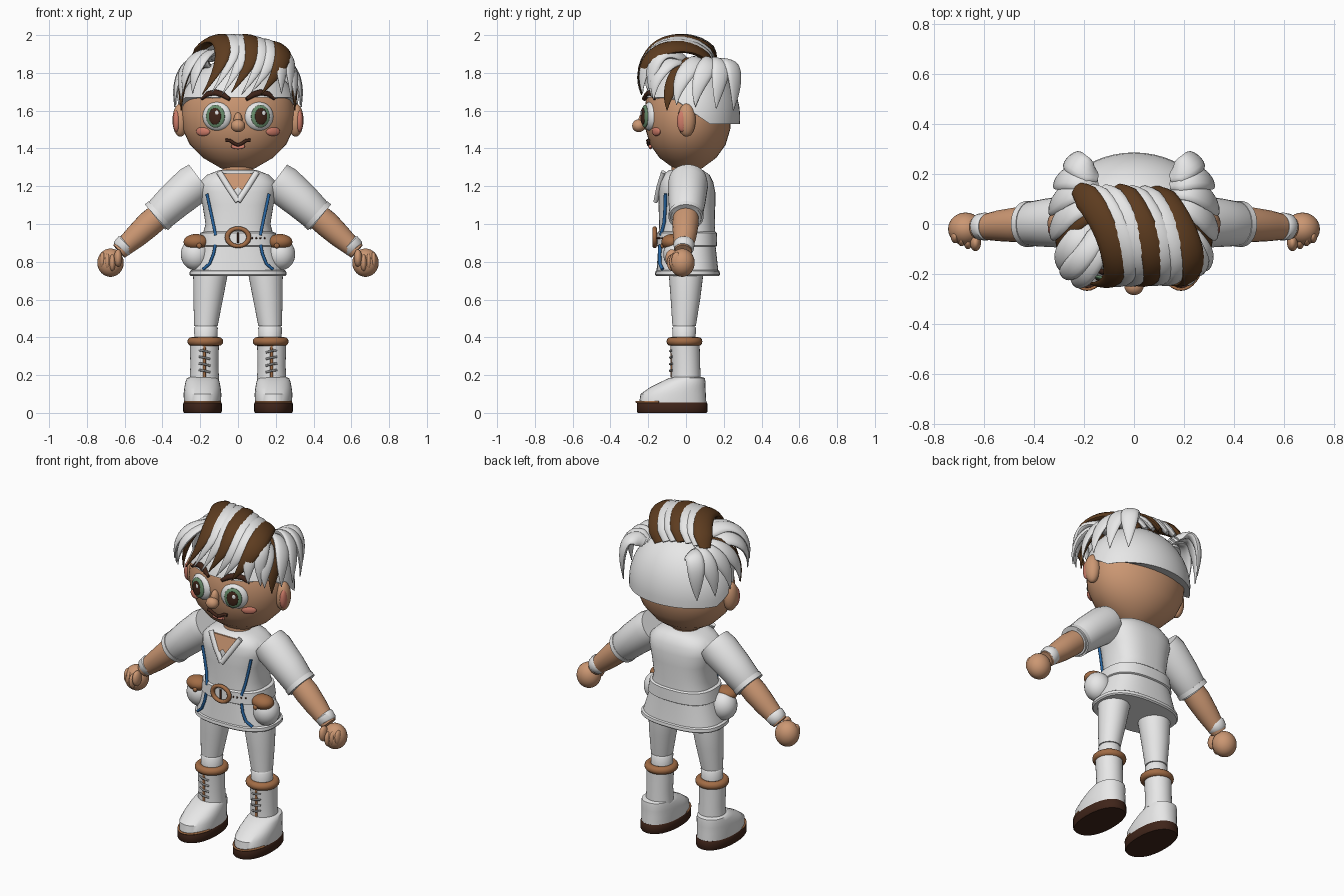
import bpy, bmesh, math
from mathutils import Vector as V, geometry

if "Cube" in bpy.data.objects:
    bpy.data.objects.remove(bpy.data.objects["Cube"])

def material(name, r, g, b):
    m = bpy.data.materials.new(name)
    m.use_nodes = True
    m.diffuse_color = (r, g, b, 1)
    node = m.node_tree.nodes["Principled BSDF"]
    node.inputs["Base Color"].default_value = (r, g, b, 1)
    node.inputs["Roughness"].default_value = 0.7
    return m

WHITE = material("white cloth", .8, .8, .8)
SKIN = material("skin", .6, .31, .17)
HAIR = material("brown hair", .11, .045, .014)
TAN = material("tan leather", .36, .15, .06)
DARK = material("dark brown", .05, .018, .01)
BLUE = material("blue cord", .02, .13, .36)
PINK = material("pink", .62, .2, .14)
GREEN = material("green iris", .14, .27, .15)
GREY = material("grey lace", .25, .25, .25)
made = []

def finish(name, bm, mat):
    bmesh.ops.recalc_face_normals(bm, faces=bm.faces)
    mesh = bpy.data.meshes.new(name)
    bm.to_mesh(mesh)
    bm.free()
    mesh.materials.append(mat)
    ob = bpy.data.objects.new(name, mesh)
    bpy.context.collection.objects.link(ob)
    made.append(ob)
    return ob

def loft(name, rings, mat, n=32, p=1.0, caps=True):
    """Skin rings of (centre, half axis, half axis); p below 1 squares them."""
    bm = bmesh.new()
    power = lambda a: math.copysign(abs(a) ** p, a)
    loops = []
    for c, u, v in rings:
        angles = [math.tau * i / n for i in range(n)]
        loops.append([bm.verts.new(c + u * power(math.cos(a)) + v * power(math.sin(a))) for a in angles])
    for a, b in zip(loops, loops[1:]):
        for i in range(n):
            j = (i + 1) % n
            bm.faces.new((a[i], a[j], b[j], b[i]))
    if caps:
        bm.faces.new(loops[0])
        bm.faces.new(loops[-1])
    return finish(name, bm, mat)

def stack(name, profile, mat, cx=0, **kw):
    """Vertical form from (z, half width, half depth, y centre)."""
    return loft(name, [(V((cx, cy, z)), V((rx, 0, 0)), V((0, ry, 0))) for z, rx, ry, cy in profile], mat, **kw)

def sweep(name, pts, sizes, mat, centre=(0, .5, 1), n=12):
    """Sweep an ellipse along a path; sizes are (half width, half thickness)."""
    pts, rings = [V(q) for q in pts], []
    for i, q in enumerate(pts):
        t = (pts[min(i + 1, len(pts) - 1)] - pts[max(i - 1, 0)]).normalized()
        side = t.cross(q - V(centre)).normalized()
        w, h = sizes[min(i, len(sizes) - 1)]
        rings.append((q, side * w, side.cross(t) * h))
    return loft(name, rings, mat, n)

def blob(name, loc, size, mat, turn=0):
    bpy.ops.mesh.primitive_uv_sphere_add(segments=28, ring_count=16, location=loc, rotation=(0, 0, turn))
    ob = bpy.context.object
    ob.name, ob.scale = name, size
    ob.data.materials.append(mat)
    made.append(ob)

def ring(name, loc, R, r, mat, tilt=0, scale=(1, 1, 1)):
    bpy.ops.mesh.primitive_torus_add(major_radius=R, minor_radius=r, major_segments=36, minor_segments=12,
                                     location=loc, rotation=(tilt, 0, 0))
    ob = bpy.context.object
    ob.name, ob.scale = name, scale
    ob.data.materials.append(mat)
    made.append(ob)

def front_y(profile, x, z, p=1.0):
    """Depth of a stacked form's front surface."""
    for a, b in zip(profile, profile[1:]):
        if a[0] <= z <= b[0]:
            f = (z - a[0]) / (b[0] - a[0])
            rx, ry, cy = (a[i] + f * (b[i] - a[i]) for i in (1, 2, 3))
            e = 2 / p
            return cy - ry * max(0, 1 - min(1, abs(x) / rx) ** e) ** (1 / e)

# Head
head = [(1.275, .02, .02, .01), (1.295, .09, .075, .01), (1.35, .185, .15, .01), (1.42, .255, .2, .01),
        (1.5, .293, .224, .01), (1.58, .302, .23, .01), (1.66, .29, .222, .01), (1.74, .25, .19, .01),
        (1.8, .17, .13, .01), (1.83, .02, .02, .01)]
stack("head", head, SKIN, n=40)
face = lambda x, z, off=.008: (x, front_y(head, x, z) - off, z)
blob("nose_tip", (0, -.25, 1.52), (.038, .035, .034), SKIN)
blob("nose_bridge", (0, -.222, 1.545), (.024, .03, .045), SKIN)
mouth = [face(x, 1.43 - .012 * math.cos(x * 60) + .9 * x * x) for x in (-.065, -.045, -.02, 0, .02, .045, .065)]
sweep("mouth", mouth, [(.009, .009)], DARK)
sweep("lower_lip", [face(x, 1.405 + 6 * x * x) for x in (-.035, -.015, 0, .015, .035)], [(.01, .008)], PINK)

for s in (-1, 1):
    side = "left" if s > 0 else "right"
    # Eyes, turned slightly outwards
    turn = .3 * s
    out = V((math.sin(turn), -math.cos(turn), 0))
    eye = V((.11 * s, -.188, 1.57))
    blob(side + "_eye", eye, (.08, .04, .077), WHITE, turn)
    blob(side + "_iris", eye + out * .031, (.052, .015, .06), GREEN, turn)
    blob(side + "_pupil", eye + out * .042, (.034, .009, .044), DARK, turn)
    blob(side + "_glint", eye + out * .051 + V((.012, 0, .018)), (.011, .004, .013), WHITE, turn)
    brow = [face(x * s, z, .014) for x, z in ((.045, 1.66), (.08, 1.685), (.12, 1.697), (.16, 1.688), (.195, 1.66))]
    sweep(side + "_eyebrow", brow, [(.008, .012), (.017, .014), (.018, .014), (.015, .014), (.004, .008)], DARK)
    blob(side + "_cheek", face(.185 * s, 1.49, -.002), (.042, .014, .024), PINK, .5 * s)
    blob(side + "_ear", (.305 * s, .003, 1.55), (.042, .048, .088), SKIN)
    blob(side + "_inner_ear", (.325 * s, -.02, 1.545), (.02, .028, .058), PINK)

# Hair cap, with the rim low at the back and high at the front
rows = 12
cap = bmesh.new()
grid = []
for j in range(rows + 1):
    row = []
    for i in range(48):
        a = math.tau * i / 48
        f = min(1, max(0, .5 - 1.3 * math.sin(a)))
        low = math.asin((1.53 + .14 * f - 1.56) / .32)
        e = low + (math.pi / 2 - .02 - low) * j / rows
        row.append(cap.verts.new((.322 * math.cos(e) * math.cos(a), .025 + .262 * math.cos(e) * math.sin(a),
                                  1.56 + .32 * math.sin(e))))
    grid.append(row)
for a, b in zip(grid, grid[1:]):
    for i in range(48):
        cap.faces.new((a[i], a[(i + 1) % 48], b[(i + 1) % 48], b[i]))
cap.faces.new(grid[-1])
cap.faces.new(grid[0])
finish("hair_cap", cap, WHITE)

def lock(name, ctrl, w, mat, thick=.02):
    pts = geometry.interpolate_bezier(*[V(c) for c in ctrl], 18)
    sizes = []
    for i in range(18):
        t = i / 17
        k = min(1, .55 + 4 * t) * (1 - max(0, t - .5) ** 2 * 3.9)
        sizes.append((w * k, thick * max(k, .15)))
    sweep(name, pts, sizes, mat, (0, 0, 1.6), 14)

# Striped quiff sweeping over the crown
for i in range(7):
    x = -.23 + .052 * i
    mid = x + .145
    drop = mid * mid
    brown = i % 3 == 0
    lock("quiff_strand", ((x, .14, 1.88 - drop), (x + .1, .08, 2.062 - drop), (x + .27, -.3, 2.02 - drop),
                          (x + .04, -.235, 1.685 + .012 * (i % 2))), .055 if brown else .046, HAIR if brown else WHITE,
         .023 if brown else .02)
# Fringe at the sides of the quiff
for x0, x1, y1, z1 in ((-.13, -.29, -.2, 1.7), (-.1, -.24, -.24, 1.69), (.17, .23, -.23, 1.69), (.19, .28, -.18, 1.67)):
    lock("fringe_lock", ((x0, 0, 1.87), (x0 * 1.4, -.14, 1.96), (x1, y1 - .02, 1.86), (x1, y1, z1)), .045, WHITE)
# Side and rear locks
tips = ((-.02, .3, -.17, 1.66, WHITE), (.05, .3, -.1, 1.6, HAIR), (.08, .33, -.05, 1.63, WHITE),
        (.13, .335, .05, 1.62, WHITE), (.16, .31, .16, 1.61, WHITE), (.19, .25, .25, 1.6, WHITE))
for s in (-1, 1):
    for y0, x1, y1, z1, mat in tips:
        lock("side_lock", ((.15 * s, y0, 1.83), (.25 * s, y0 * 1.3, 1.91), ((x1 + .01) * s, y1 * 1.1, z1 + .18),
                           (x1 * s, y1, z1)), .05, mat)

# Tunic
tunic = [(.735, .25, .165, .008), (.88, .205, .152, .005), (1.0, .172, .148, .005), (1.1, .188, .15, .005),
         (1.17, .205, .15, .005), (1.22, .205, .142, .003), (1.26, .165, .125, 0), (1.285, .1, .09, 0)]
stack("tunic", tunic, WHITE, n=48, p=.78)
stack("tunic_hem", [(.725, .25, .165, .008), (.732, .257, .172, .008), (.75, .255, .17, .008), (.757, .245, .16, .008)],
      WHITE, n=48, p=.78)
stack("belt", [(.88, .205, .153, .005), (.885, .212, .16, .005), (.953, .2, .158, .005), (.96, .18, .15, .005)],
      WHITE, n=48, p=.78)
stack("neck", [(1.2, .085, .08, 0), (1.32, .08, .075, 0)], SKIN)
bm = bmesh.new()
corners = ((-.09, 1.268), (-.035, 1.17), (0, 1.195), (.035, 1.17), (.09, 1.268))
plate = bm.faces.new([bm.verts.new((x, -.125 - (1.268 - z) * .32, z)) for x, z in corners])
back = bmesh.ops.extrude_face_region(bm, geom=[plate])["geom"]
bmesh.ops.translate(bm, vec=(0, .009, 0), verts=[v for v in back if isinstance(v, bmesh.types.BMVert)])
finish("open_neck", bm, SKIN)
for s in (-1, 1):
    sweep("collar", [(.1 * s, -.12, 1.275), (.05 * s, -.145, 1.195), (0, -.16, 1.12)], [(.016, .012)], WHITE)
    # Blue cords on the tunic front
    for pts in (((.165, 1.16), (.15, 1.09), (.133, 1.01), (.118, .94)), ((.12, .89), (.13, .84), (.15, .79), (.185, .76))):
        path = [(x * s, front_y(tunic, x, z, .78) - .008, z) for x, z in pts]
        sweep("cord", path, [(.008, .009)], BLUE)
    # Pouches
    blob("pouch", (.225 * s, -.045, .84), (.078, .075, .085), WHITE)
    blob("pouch_flap", (.222 * s, -.075, .905), (.066, .055, .042), TAN)
    blob("pouch_button", (.205 * s, -.125, .885), (.014, .01, .014), TAN)

# Buckle
ring("buckle", (0, -.166, .93), .052, .012, TAN, math.pi / 2, (1.1, .9, 1))
sweep("buckle_pin", [(0, -.17, .9), (0, -.17, .955)], [(.006, .006)], DARK)
for i in range(4):
    blob("belt_hole", (.075 + .022 * i, front_y(tunic, .075 + .022 * i, .925, .78) - .012, .925), (.005, .005, .005), DARK)

for s in (-1, 1):
    at = lambda x, y, z: V((x * s, y, z))
    # Arms
    sweep("sleeve", [at(.2, .01, 1.235), at(.24, .01, 1.205), at(.34, .005, 1.12), at(.42, 0, 1.045), at(.435, 0, 1.033)],
          [(.1, .1), (.107, .107), (.098, .098), (.088, .088), (.08, .08)], WHITE, n=28)
    sweep("sleeve_band", [at(.412, 0, 1.053), at(.432, 0, 1.035)], [(.092, .092)], WHITE, n=28)
    sweep("forearm", [at(.4, 0, 1.06), at(.47, -.003, 1.0), at(.54, -.007, .935), at(.63, -.015, .855)],
          [(.066, .066), (.07, .07), (.062, .062), (.045, .045)], SKIN, n=24)
    sweep("wristband", [at(.588, -.01, .9), at(.594, -.01, .894), at(.618, -.012, .87), at(.624, -.013, .864)],
          [(.05, .05), (.056, .056), (.053, .053), (.046, .046)], WHITE, n=24)
    blob("fist", at(.675, -.02, .795), (.07, .066, .075), SKIN)
    for i in range(3):
        blob("finger", at(.665 + .026 * i, -.073 + .012 * i, .795 + .006 * i), (.017, .028, .044), SKIN)
    blob("thumb", at(.635, -.075, .82), (.022, .034, .046), SKIN)

    # Legs and boots
    loft("trouser_leg", [(at(x, y, z), V((r, 0, 0)), V((0, r, 0))) for x, y, z, r in
                         ((.14, 0, .8, .09), (.147, 0, .72, .09), (.158, -.003, .6, .078), (.17, -.01, .46, .062))], WHITE)
    stack("sock", [(.38, .06, .06, -.01), (.45, .063, .063, -.01), (.46, .055, .055, -.01)], WHITE, .17 * s)
    ring("boot_cuff", at(.173, -.008, .378), .072, .023, TAN)
    stack("boot_shaft", [(.17, .078, .078, 0), (.25, .074, .075, 0), (.37, .077, .077, -.005)], WHITE, .178 * s)
    stack("boot_foot", [(.05, .098, .178, -.07), (.1, .1, .173, -.068), (.135, .096, .147, -.044),
                        (.165, .09, .117, -.014), (.184, .082, .095, .005), (.19, .07, .075, .01)], WHITE, .188 * s, p=.9)
    stack("sole", [(0, .098, .182, -.073), (.008, .103, .187, -.073), (.048, .103, .187, -.073), (.056, .098, .182, -.073)],
          DARK, .188 * s, p=.9)
    angles = [math.pi * (1.12 + .76 * i / 16) for i in range(17)]
    sweep("toe_welt", [at(.188 + .1 * math.cos(a), -.075 + .187 * math.sin(a), .058) for a in angles],
          [(.006, .006)], TAN, (.188 * s, 0, .058))
    sweep("lace_strip", [at(.178, -.077, .19), at(.178, -.077, .36)], [(.008, .006)], TAN)
    for i in range(4):
        z = .215 + .035 * i
        sweep("lace", [at(.148, -.071, z), at(.178, -.084, z + .008), at(.206, -.071, z + .012)], [(.006, .006)], GREY)

# Smooth shading with sharp rims kept
bpy.ops.object.select_all(action='DESELECT')
for ob in made:
    ob.select_set(True)
bpy.context.view_layer.objects.active = made[0]
bpy.ops.object.shade_smooth_by_angle(angle=math.radians(42))
